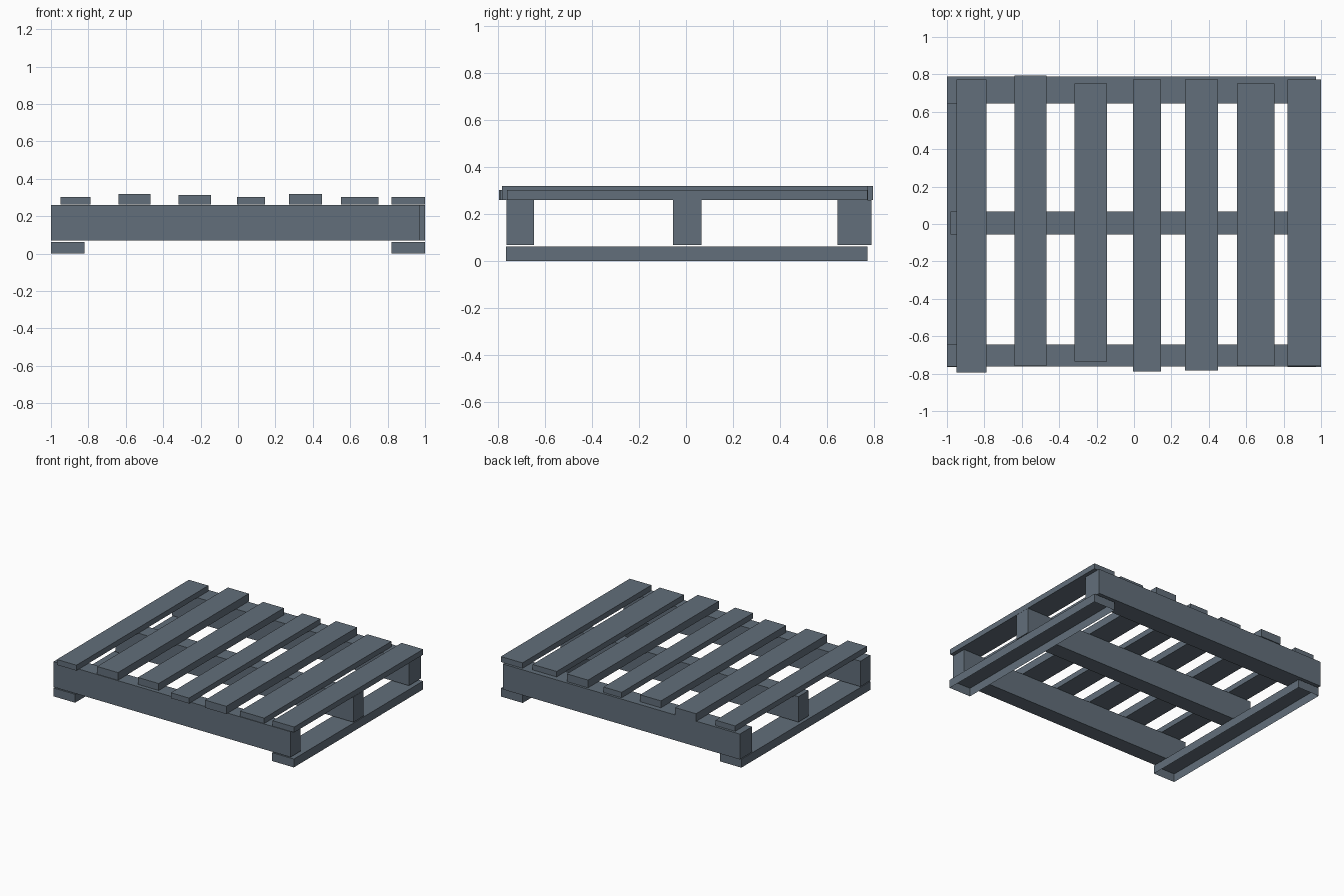
import bpy
import bmesh

if "Cube" in bpy.data.objects:
    bpy.data.objects.remove(bpy.data.objects["Cube"])

wood = bpy.data.materials.new("slate_grey")
wood.diffuse_color = (0.122, 0.158, 0.196, 1.0)
wood.use_nodes = True
wood.node_tree.nodes["Principled BSDF"].inputs["Base Color"].default_value = wood.diffuse_color


def board(name, x, y, z, open_bottom=False):
    """Box spanning the given (min, max) ranges."""
    bm = bmesh.new()
    bmesh.ops.create_cube(bm, size=1.0)
    for v in bm.verts:
        for i, (lo, hi) in enumerate((x, y, z)):
            v.co[i] = hi if v.co[i] > 0 else lo
    if open_bottom:
        bm.normal_update()
        under = [f for f in bm.faces if f.normal.z < -0.5]
        bmesh.ops.delete(bm, geom=under, context='FACES_ONLY')
    mesh = bpy.data.meshes.new(name)
    bm.to_mesh(mesh)
    bm.free()
    mesh.materials.append(wood)
    obj = bpy.data.objects.new(name, mesh)
    bpy.context.collection.objects.link(obj)


# Bottom runners, hollow underneath
for side, x in (("left", (-1.0, -0.82)), ("right", (0.82, 1.0))):
    board(f"{side}_bottom_board", x, (-0.765, 0.77), (0.0, 0.063), open_bottom=True)

# Three long stringers
STRINGERS = (
    ("front", (-1.0, 0.972), (-0.763, -0.645)),
    ("middle", (-0.982, 1.0), (-0.056, 0.066)),
    ("back", (-1.0, 0.972), (0.644, 0.789)),
)
for name, x, y in STRINGERS:
    board(f"{name}_stringer", x, y, (0.069, 0.26))

# Uneven top slats: x range, y range, top height
SLATS = (
    ((-0.95, -0.788), (-0.795, 0.773), 0.302),
    ((-0.64, -0.467), (-0.76, 0.795), 0.319),
    ((-0.318, -0.145), (-0.735, 0.752), 0.313),
    ((-0.006, 0.145), (-0.789, 0.773), 0.302),
    ((0.274, 0.45), (-0.782, 0.773), 0.319),
    ((0.55, 0.75), (-0.76, 0.752), 0.302),
    ((0.82, 1.0), (-0.76, 0.772), 0.302),
)
for i, (x, y, top) in enumerate(SLATS, 1):
    board(f"top_slat_{i}", x, y, (0.261, top))
